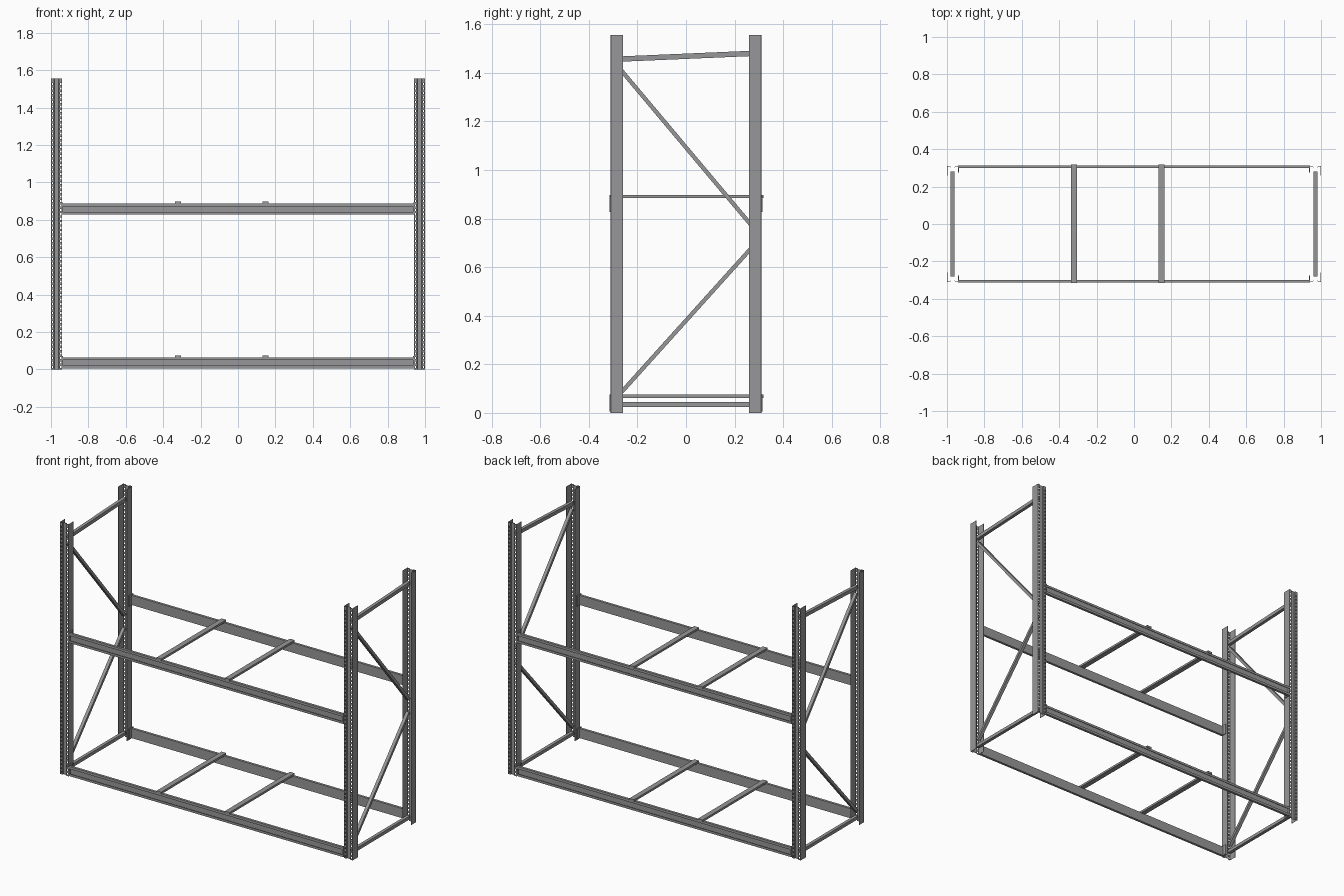
import bpy, bmesh, math
from mathutils import Vector

if "Cube" in bpy.data.objects:
    bpy.data.objects.remove(bpy.data.objects["Cube"])

steel = bpy.data.materials.new("grey_steel")
steel.diffuse_color = (0.31, 0.31, 0.32, 1)
steel.use_nodes = True
steel.node_tree.nodes["Principled BSDF"].inputs["Base Color"].default_value = steel.diffuse_color


def finish(name, bm, mirror=(False, False), sheet=0):
    bmesh.ops.recalc_face_normals(bm, faces=bm.faces)
    me = bpy.data.meshes.new(name)
    bm.to_mesh(me)
    bm.free()
    me.materials.append(steel)
    ob = bpy.data.objects.new(name, me)
    bpy.context.collection.objects.link(ob)
    if sheet:
        s = ob.modifiers.new("sheet", 'SOLIDIFY')
        s.thickness, s.offset = sheet, 0
    if any(mirror):
        m = ob.modifiers.new("mirror", 'MIRROR')
        m.use_axis = (mirror[0], mirror[1], False)
        m.use_mirror_merge = False
    return ob


def extrude_rows(bm, profile, stations, place, skip=lambda r, c: False):
    """Sweep an open profile through stations, leaving out skipped cells."""
    rows = [[bm.verts.new(place(p, s)) for p in profile] for s in stations]
    for r in range(len(rows) - 1):
        for c in range(len(profile) - 1):
            if not skip(r, c):
                bm.faces.new((rows[r][c], rows[r][c + 1], rows[r + 1][c + 1], rows[r + 1][c]))


def box(name, lo, hi, mirror=(False, False)):
    bm = bmesh.new()
    bmesh.ops.create_cube(bm, size=1)
    lo, hi = Vector(lo), Vector(hi)
    for v in bm.verts:
        v.co = (lo + hi) / 2 + v.co * (hi - lo)
    return finish(name, bm, mirror)


def brace(name, a, b, thick, width=0.02):
    """Bar between two (y, z) points in both end frames."""
    bm = bmesh.new()
    bmesh.ops.create_cube(bm, size=1)
    a, b = Vector(a), Vector(b)
    d = (b - a).normalized()
    n = Vector((-d.y, d.x))
    for v in bm.verts:
        p = (a + b) / 2 + (b - a) * v.co.y + n * (thick * v.co.z)
        v.co = (0.97 + v.co.x * width, p.x, p.y)
    return finish(name, bm, (True, False))


# Perforated uprights: channel open towards the inside, shallow centre groove
H = 1.555
half = [(0.029, 0.05), (0.029, 0.001), (0.025, 0.001), (0.019, 0.001), (0.014, 0.001), (0.012, 0.008)]
profile = half + [(-x, y) for x, y in reversed(half)]
hole_cols = (2, len(profile) - 4)
pitch = 0.024
n = int(H / pitch)
stations = [0.0]
for i in range(n):
    stations += [i * pitch + 0.008, i * pitch + 0.019]
stations.append(H)
bm = bmesh.new()
extrude_rows(bm, profile, stations,
             lambda p, s: (0.97 + p[0], -0.31 + p[1], s),
             lambda r, c: r % 2 == 1 and c in hole_cols)
finish("perforated_uprights", bm, (True, True), 0.002)

# Two shelf levels: lipped channel beams, end connectors and cross bars
beam_profile = [(0.313, 0.015), (0.313, 0.001), (0.299, 0.001),
                (0.299, 0.059), (0.313, 0.059), (0.313, 0.045)]
for level, z in (("lower", 0.005), ("upper", 0.827)):
    bm = bmesh.new()
    extrude_rows(bm, beam_profile, (-0.938, 0.938),
                 lambda p, s: (s, -p[0], z + p[1]))
    finish(level + "_beams", bm, (False, True), 0.002)
    box(level + "_beam_connectors", (0.935, -0.314, z), (0.94, -0.275, z + 0.066), (True, True))
    for side, x in (("left", -0.32), ("right", 0.148)):
        box(f"{level}_{side}_cross_bar", (x - 0.016, -0.315, z + 0.057),
            (x + 0.016, 0.318, z + 0.07))

# End frame bracing, same on both ends
brace("top_braces", (-0.28, 1.456), (0.28, 1.48), 0.022)
brace("upper_diagonal_braces", (-0.275, 1.42), (0.275, 0.765), 0.017)
brace("lower_diagonal_braces", (0.275, 0.685), (-0.275, 0.075), 0.017)
brace("bottom_braces", (-0.28, 0.035), (0.28, 0.035), 0.02)
